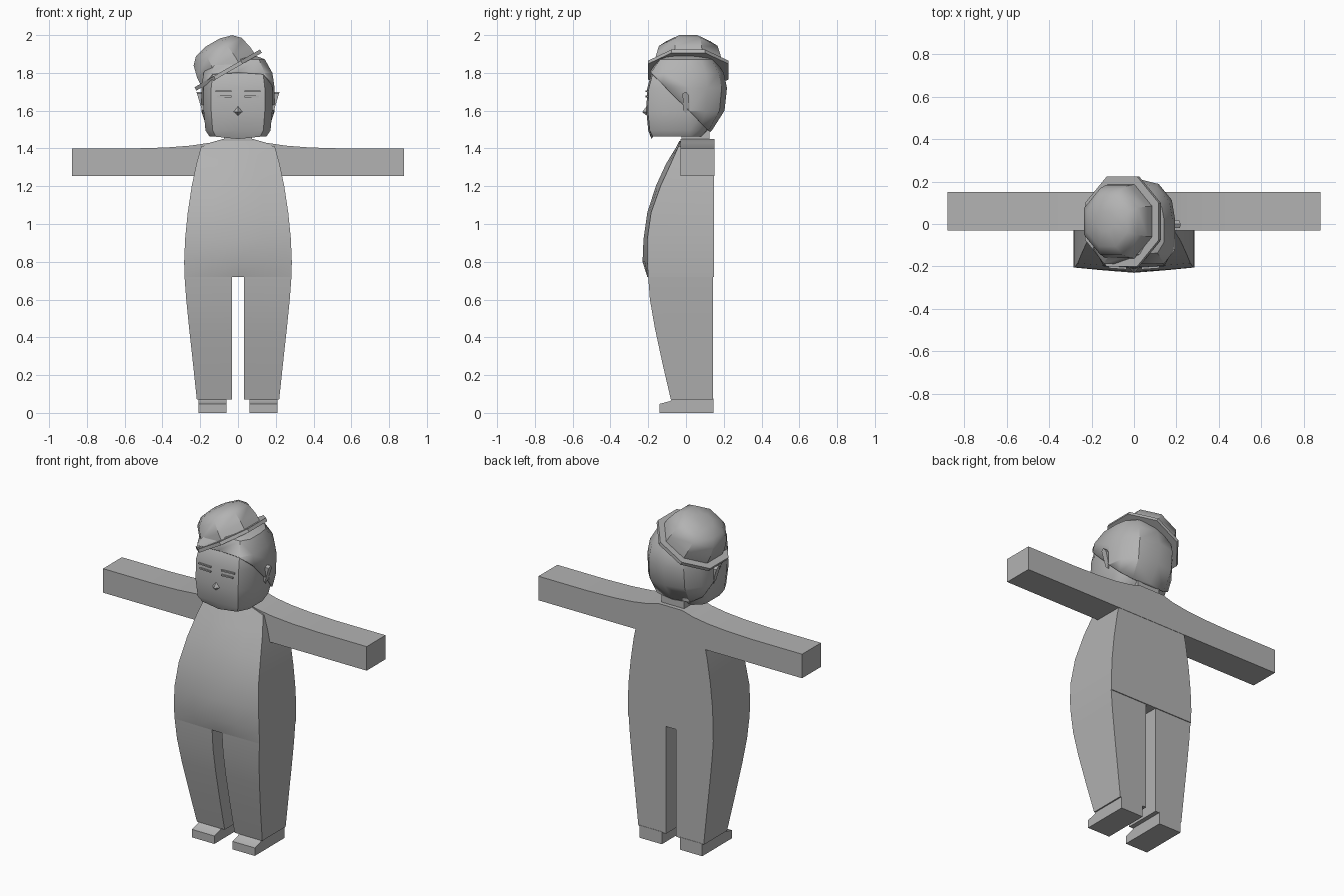
import bpy, bmesh, math
from mathutils import Matrix, Vector

if "Cube" in bpy.data.objects:
    bpy.data.objects.remove(bpy.data.objects["Cube"])

grey = bpy.data.materials.new("plain grey")
grey.diffuse_color = (0.45, 0.45, 0.45, 1)
grey.use_nodes = True
grey.node_tree.nodes["Principled BSDF"].inputs["Base Color"].default_value = grey.diffuse_color


def finish(name, bm, angle=32):
    """Turn a bmesh into an object with smooth shading and sharp edges."""
    bmesh.ops.recalc_face_normals(bm, faces=bm.faces)
    mesh = bpy.data.meshes.new(name)
    bm.to_mesh(mesh)
    bm.free()
    mesh.materials.append(grey)
    mesh.shade_smooth()
    mesh.set_sharp_from_angle(angle=math.radians(angle))
    obj = bpy.data.objects.new(name, mesh)
    bpy.context.collection.objects.link(obj)
    return obj


def loft(rings):
    """Skin a stack of closed rings and cap both ends."""
    bm = bmesh.new()
    rows = [[bm.verts.new(p) for p in r] for r in rings]
    n = len(rows[0])
    for a, b in zip(rows, rows[1:]):
        for i in range(n):
            j = (i + 1) % n
            bm.faces.new((a[i], a[j], b[j], b[i]))
    bm.faces.new(rows[0])
    bm.faces.new(rows[-1])
    return bm


def box(x0, x1, y0, y1, z0, z1):
    return loft([[(x0, y0, z), (x1, y0, z), (x1, y1, z), (x0, y1, z)]
                 for z in (z0, z1)])


# Torso: height, half width, edge depth, centre depth
BACK = 0.148
torso = []
for z, w, f, c in [(0.72, 0.283, -0.200, -0.205), (0.80, 0.285, -0.205, -0.230),
                   (0.92, 0.280, -0.205, -0.225), (1.06, 0.266, -0.185, -0.205),
                   (1.20, 0.245, -0.135, -0.160), (1.32, 0.220, -0.080, -0.105),
                   (1.41, 0.195, -0.040, -0.050), (1.44, 0.095, -0.030, -0.035)]:
    m = f + 0.55 * (c - f)
    torso.append([(-w, f, z), (-w / 2, m, z), (0, c, z), (w / 2, m, z),
                  (w, f, z), (w, BACK, z), (0, BACK, z), (-w, BACK, z)])
finish("torso", loft(torso))

# Arms and shoulders: one outline drawn from the front, extruded in depth
top = [(0.88, 1.40), (0.55, 1.40), (0.38, 1.405), (0.25, 1.415), (0.15, 1.43), (0.08, 1.45)]
outline = [(-0.88, 1.255), (0.88, 1.255)] + top + [(-x, z) for x, z in reversed(top)]
finish("arms", loft([[(x, y, z) for x, z in outline] for y in (-0.03, 0.15)]))

finish("neck", box(-0.075, 0.075, -0.025, 0.125, 1.40, 1.52))

for s, side in ((-1, "left"), (1, "right")):
    # Trouser leg
    leg = [[(s * 0.033, f, z), (s * w, f, z), (s * w, BACK - 0.005, z), (s * 0.033, BACK - 0.005, z)]
           for z, w, f in [(0.07, 0.218, -0.08), (0.25, 0.237, -0.122),
                           (0.45, 0.259, -0.165), (0.60, 0.274, -0.191), (0.72, 0.283, -0.20)]]
    finish(side + "_leg", loft(leg))
    # Boot, drawn from the side
    shoe = [(-0.14, 0), (0.145, 0), (0.145, 0.075), (-0.07, 0.075), (-0.085, 0.062), (-0.14, 0.048)]
    finish(side + "_boot", loft([[(s * x, y, z) for y, z in shoe] for x in (0.06, 0.21)]))
    # Ear
    ear = [(-0.018, 1.69), (0.0, 1.70), (0.016, 1.68), (0.014, 1.62), (0.0, 1.585), (-0.015, 1.60)]
    finish(side + "_ear", loft([[(s * 0.175, y, z) for y, z in ear],
                                [(s * (0.19 + 0.3 * (z - 1.60)), y, z) for y, z in ear]]))
    # Eye lines
    for name, z, x1 in (("upper_eye_line", 1.703, 0.12), ("lower_eye_line", 1.675, 0.11)):
        finish(side + "_" + name, loft([[(s * x, y, h) for x, y, h in
               ((0.035, -0.214, z), (x1, -0.208, z), (x1, -0.195, z), (0.035, -0.195, z))]
               for z in (z - 0.004, z + 0.004)]))


def head_shape(grow):
    """Flat face in front, rounded at the back."""
    rings = []
    for z, w, f, b in [(1.462, 0.15, -0.175, 0.09), (1.495, 0.172, -0.192, 0.125),
                       (1.60, 0.182, -0.202, 0.192), (1.72, 0.182, -0.197, 0.205),
                       (1.80, 0.170, -0.175, 0.188), (1.86, 0.130, -0.125, 0.14),
                       (1.885, 0.065, -0.055, 0.07)]:
        w, f, b = w + grow, f - grow, b + grow
        z += grow * (z > 1.85)
        half = [(0.78, f), (1, f * 0.62), (1, 0.02), (0.92, b * 0.52), (0.6, b * 0.87)]
        drop = 0.012 if z < 1.48 else 0
        rings.append([(0, f - 0.008, z - drop)] + [(x * w, y, z) for x, y in half]
                     + [(0, b, z)] + [(-x * w, y, z) for x, y in reversed(half)])
    return loft(rings)


finish("head", head_shape(0))

# Hair: enlarged head shape cut along a slope from forehead to nape
bm = head_shape(0.012)
bmesh.ops.bisect_plane(bm, geom=bm.verts[:] + bm.edges[:] + bm.faces[:],
                       plane_co=(0, 0, 1.615), plane_no=(0, 1, 1), clear_inner=True)
hair = finish("hair", bm)
shell = hair.modifiers.new("thickness", 'SOLIDIFY')
shell.thickness = 0.02
shell.offset = -1

# Nose
bm = bmesh.new()
ring = [bm.verts.new(p) for p in ((-0.026, -0.205, 1.595), (0, -0.205, 1.572),
                                  (0.026, -0.205, 1.595), (0, -0.205, 1.628))]
tip = bm.verts.new((0, -0.232, 1.592))
bm.faces.new(ring)
for i in range(4):
    bm.faces.new((ring[i], ring[(i + 1) % 4], tip))
finish("nose", bm, 10)


# Tilted bowler hat: eight-sided rings of half size and height
def hat_part(name, profile):
    rings = []
    for r, h in profile:
        k = r / math.cos(math.pi / 8)
        rings.append([(k * math.cos((i + 0.5) * math.pi / 4),
                       1.06 * k * math.sin((i + 0.5) * math.pi / 4), h) for i in range(8)])
    bm = loft(rings)
    tilt = Matrix.Translation(Vector((-0.052, 0.012, 1.815))) @ Matrix.Rotation(math.radians(-30), 4, 'Y')
    bm.transform(tilt)
    finish(name, bm, 36)


hat_part("hat_brim", [(0.200, -0.010), (0.200, 0.010)])
hat_part("hat_crown", [(0.165, 0.0), (0.162, 0.05), (0.146, 0.113), (0.111, 0.149), (0.045, 0.167)])
